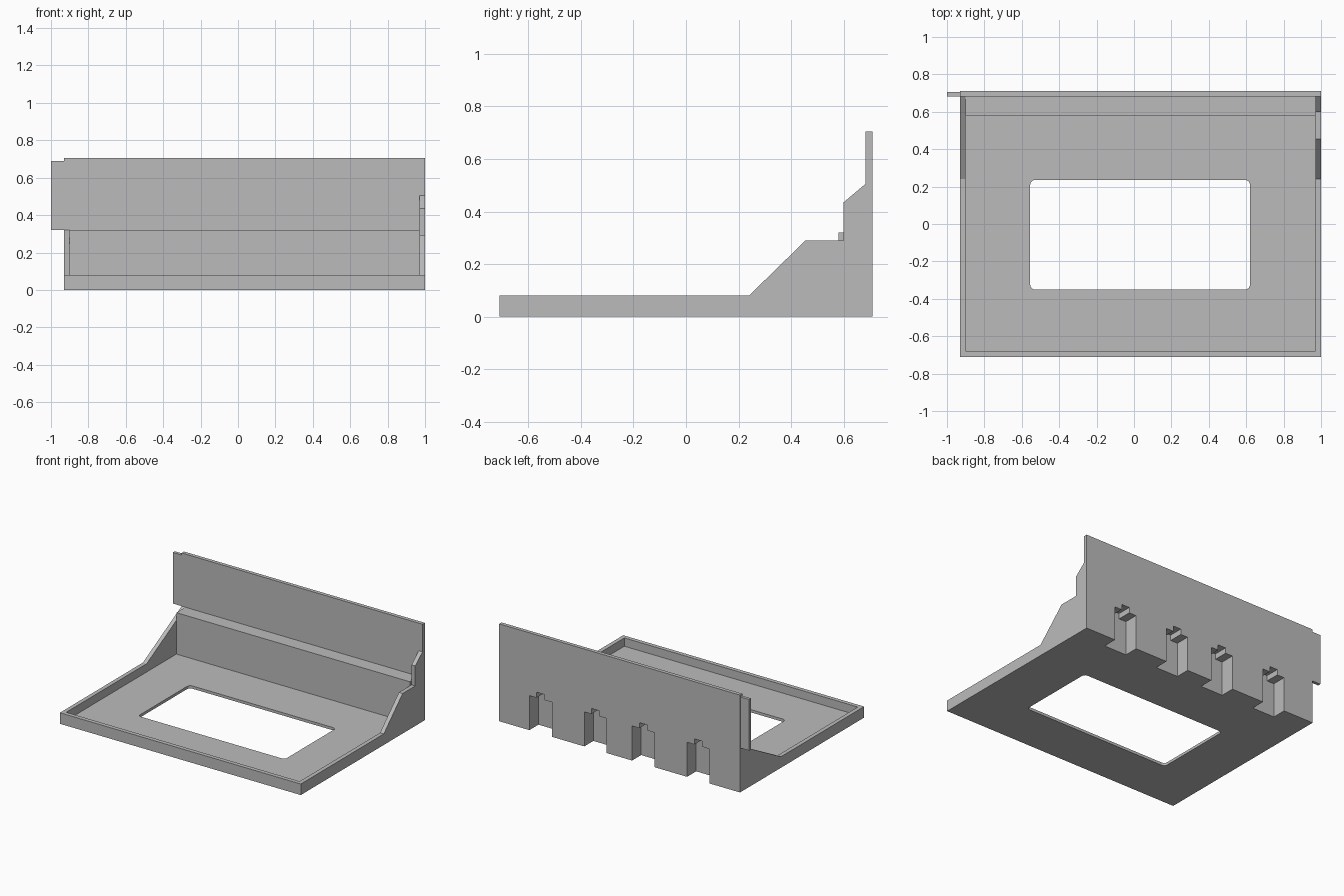
import bpy
import bmesh
import math
from mathutils import Vector

cube = bpy.data.objects.get("Cube")
if cube:
    bpy.data.objects.remove(cube, do_unlink=True)

GREY = (0.5, 0.5, 0.5, 1)
mat = bpy.data.materials.new("plain grey")
mat.use_nodes = True
mat.diffuse_color = GREY
mat.node_tree.nodes["Principled BSDF"].inputs["Base Color"].default_value = GREY


def prism(name, points, axis, low, high):
    """Extrude a flat outline along x, y or z; points list the other two axes in order."""
    def place(a, b):
        co = [a, b]
        co.insert("xyz".index(axis), low)
        return co
    bm = bmesh.new()
    face = bm.faces.new([bm.verts.new(place(a, b)) for a, b in points])
    moved = bmesh.ops.extrude_face_region(bm, geom=[face])["geom"]
    shift = Vector([high - low if c == axis else 0 for c in "xyz"])
    bmesh.ops.translate(bm, vec=shift, verts=[g for g in moved if isinstance(g, bmesh.types.BMVert)])
    bmesh.ops.recalc_face_normals(bm, faces=bm.faces)
    mesh = bpy.data.meshes.new(name)
    bm.to_mesh(mesh)
    bm.free()
    mesh.materials.append(mat)
    obj = bpy.data.objects.new(name, mesh)
    bpy.context.collection.objects.link(obj)
    return obj


def rect(a0, a1, b0, b1):
    return [(a0, b0), (a1, b0), (a1, b1), (a0, b1)]


def rounded(a0, a1, b0, b1, r, steps=5):
    pts = []
    corners = [(a1 - r, b1 - r), (a0 + r, b1 - r), (a0 + r, b0 + r), (a1 - r, b0 + r)]
    for i, (a, b) in enumerate(corners):
        for s in range(steps + 1):
            t = math.pi / 2 * (i + s / steps)
            pts.append((a + r * math.cos(t), b + r * math.sin(t)))
    return pts


def combine(target, tool, operation):
    """Apply a boolean and remove the tool."""
    mod = target.modifiers.new("bool", "BOOLEAN")
    mod.object, mod.operation, mod.solver = tool, operation, "EXACT"
    deps = bpy.context.evaluated_depsgraph_get()
    mesh = bpy.data.meshes.new_from_object(target.evaluated_get(deps))
    target.modifiers.clear()
    target.data = mesh
    bpy.data.objects.remove(tool, do_unlink=True)


LEFT, RIGHT, FRONT, BACK = -0.93, 1.0, -0.71, 0.71
WALL, RIM, FLOOR, LEDGE, TOP = 0.03, 0.08, 0.02, 0.32, 0.705

# Tray floor
stand = prism("tray_stand", rect(LEFT, RIGHT, FRONT, BACK), "z", 0, FLOOR)

# Front rim, rear ledge with back panel, and the two stepped side walls
front_rim = prism("front_rim", rect(FRONT, FRONT + WALL, 0, RIM), "x", LEFT, RIGHT)
rear = prism("rear_ledge", [(0.58, 0), (BACK, 0), (BACK, TOP), (0.683, TOP),
                            (0.683, LEDGE), (0.58, LEDGE)], "x", LEFT + WALL, RIGHT - WALL)
plus_wall = prism("plus_x_wall", [(FRONT, 0), (BACK, 0), (BACK, TOP), (0.683, TOP), (0.683, 0.505),
                                  (0.60, 0.435), (0.60, 0.29), (0.455, 0.29), (0.24, RIM),
                                  (FRONT, RIM)], "x", RIGHT - WALL, RIGHT)
minus_wall = prism("minus_x_wall", [(FRONT, 0), (BACK, 0), (BACK, TOP), (0.683, TOP),
                                    (0.683, LEDGE), (0.24, RIM), (FRONT, RIM)],
                   "x", LEFT, LEFT + WALL)
for part in (front_rim, rear, plus_wall, minus_wall):
    combine(stand, part, "UNION")

# Window opening in the floor
combine(stand, prism("window_cutter", rounded(-0.555, 0.62, -0.35, 0.235, 0.025), "z", -0.1, 0.1),
        "DIFFERENCE")

# Hook slots in the back, open at the bottom with a small notch on top
for x in (0.668, 0.228, -0.155, -0.596):
    w, n = 0.09, 0.032
    outline = [(x - w, -0.1), (x + w, -0.1), (x + w, 0.25), (x + n, 0.25),
               (x + n, 0.29), (x - n, 0.29), (x - n, 0.25), (x - w, 0.25)]
    combine(stand, prism("slot_cutter", outline, "y", 0.606, 0.8), "DIFFERENCE")

# Overhanging tab beside the back panel
prism("side_tab", rect(0.683, 0.705, LEDGE, 0.69), "x", -1.0, LEFT)
